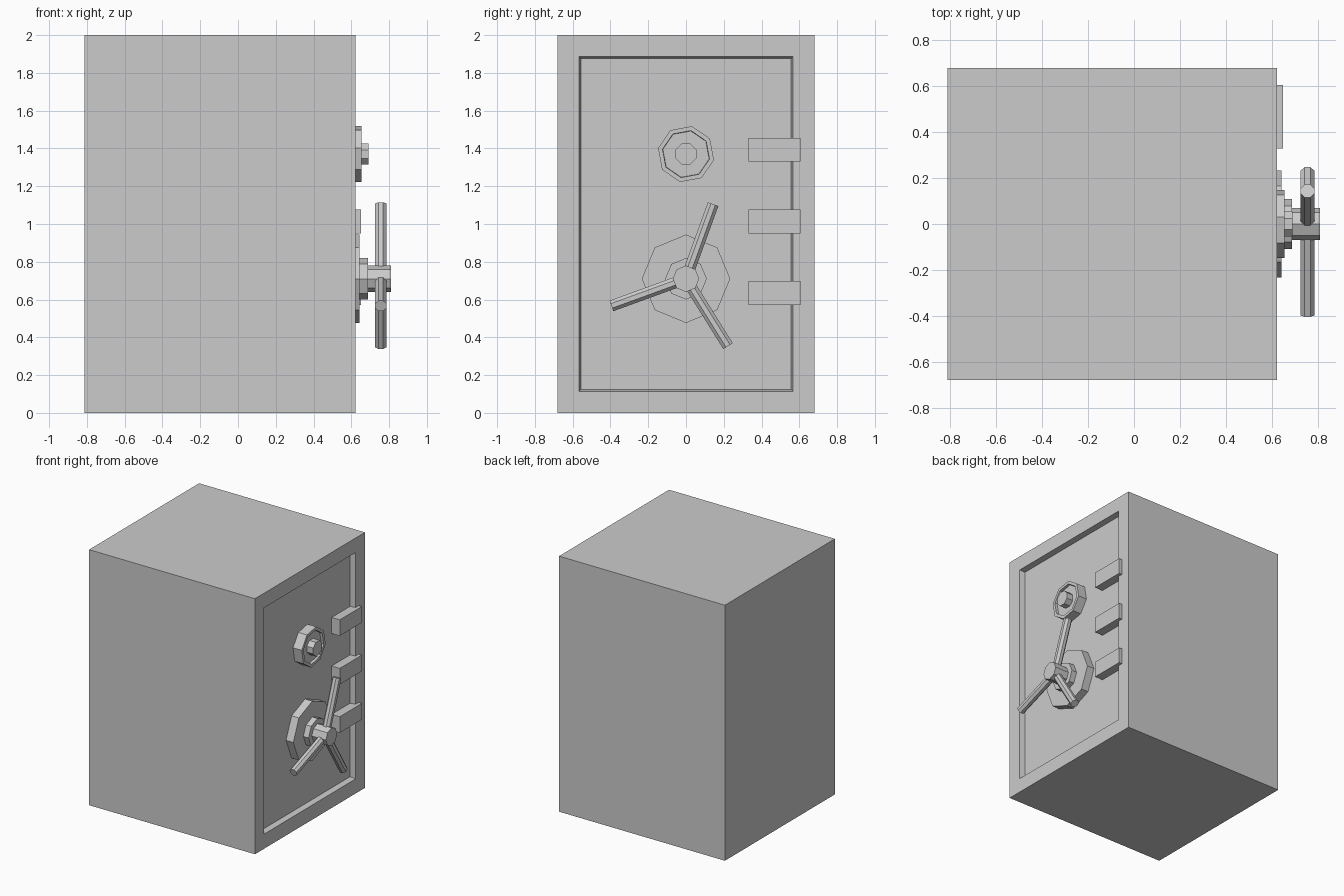
import bpy, bmesh
from math import radians, cos, sin
from mathutils import Matrix, Vector

if "Cube" in bpy.data.objects:
    bpy.data.objects.remove(bpy.data.objects["Cube"])

DOOR = 0.58  # x of the recessed door panel


def finish(name, bm):
    bmesh.ops.recalc_face_normals(bm, faces=bm.faces)
    mesh = bpy.data.meshes.new(name)
    bm.to_mesh(mesh)
    bm.free()
    obj = bpy.data.objects.new(name, mesh)
    bpy.context.collection.objects.link(obj)
    return obj


def box_bm(lo, hi):
    lo, hi = Vector(lo), Vector(hi)
    bm = bmesh.new()
    size = Matrix.Diagonal((*(hi - lo), 1))
    bmesh.ops.create_cube(bm, size=1, matrix=Matrix.Translation((lo + hi) / 2) @ size)
    return bm


def rod_bm(start, end, radius, turn=0.0, sides=8):
    """Eight-sided rod between two points; turn is the first vertex's angle."""
    a, b = Vector(start), Vector(end)
    d = (b - a).normalized()
    u = Vector((0, 1, 0)) if abs(d.x) > 0.9 else Vector((1, 0, 0))
    v = d.cross(u)
    bm = bmesh.new()
    rings = []
    for p in (a, b):
        ring = []
        for i in range(sides):
            t = radians(turn + 360 * i / sides)
            ring.append(bm.verts.new(p + radius * (cos(t) * u + sin(t) * v)))
        rings.append(ring)
    for i in range(sides):
        j = (i + 1) % sides
        bm.faces.new((rings[0][i], rings[0][j], rings[1][j], rings[1][i]))
    bm.faces.new(rings[0])
    bm.faces.new(rings[1])
    bmesh.ops.recalc_face_normals(bm, faces=bm.faces)
    return bm


def front_face(bm):
    bm.normal_update()
    return max(bm.faces, key=lambda f: (f.normal.x > 0.99) * (2 + f.calc_center_median().x))


# Safe body with slightly tapered door recess
bm = box_bm((-0.813, -0.68, 0), (0.623, 0.68, 2))
door = front_face(bm)
bmesh.ops.inset_region(bm, faces=[door], thickness=0.162)
bmesh.ops.inset_region(bm, faces=[door], thickness=0.012)
bmesh.ops.translate(bm, verts=door.verts, vec=(DOOR - 0.623, 0, 0))
finish("safe_body", bm)

# Hinges
for i, z in enumerate((0.635, 1.013, 1.393)):
    finish(f"hinge_{i + 1}", box_bm((DOOR, 0.33, z - 0.063), (0.65, 0.605, z + 0.063)))

# Dial with sunken face, and its knob
bm = rod_bm((DOOR, 0, 1.37), (0.655, 0, 1.37), 0.151, 78)
face = front_face(bm)
bmesh.ops.inset_region(bm, faces=[face], thickness=0.024)
bmesh.ops.inset_region(bm, faces=[face], thickness=0.002)
bmesh.ops.translate(bm, verts=face.verts, vec=(-0.02, 0, 0))
finish("dial_ring", bm)
finish("dial_knob", rod_bm((0.63, 0, 1.37), (0.69, 0, 1.37), 0.06, 22.5))

# Handle: stepped base, hub and three spokes
for name, x0, x1, r in (("handle_base", DOOR, 0.643, 0.234),
                        ("handle_collar", 0.643, 0.688, 0.11),
                        ("handle_hub", 0.688, 0.81, 0.07)):
    finish(name, rod_bm((x0, 0, 0.71), (x1, 0, 0.71), r))
for i, deg in enumerate((70, 200, 302)):
    t = radians(deg)
    tip = (0.756, 0.42 * cos(t), 0.71 + 0.42 * sin(t))
    finish(f"handle_spoke_{i + 1}", rod_bm((0.756, 0, 0.71), tip, 0.032, 22.5))
